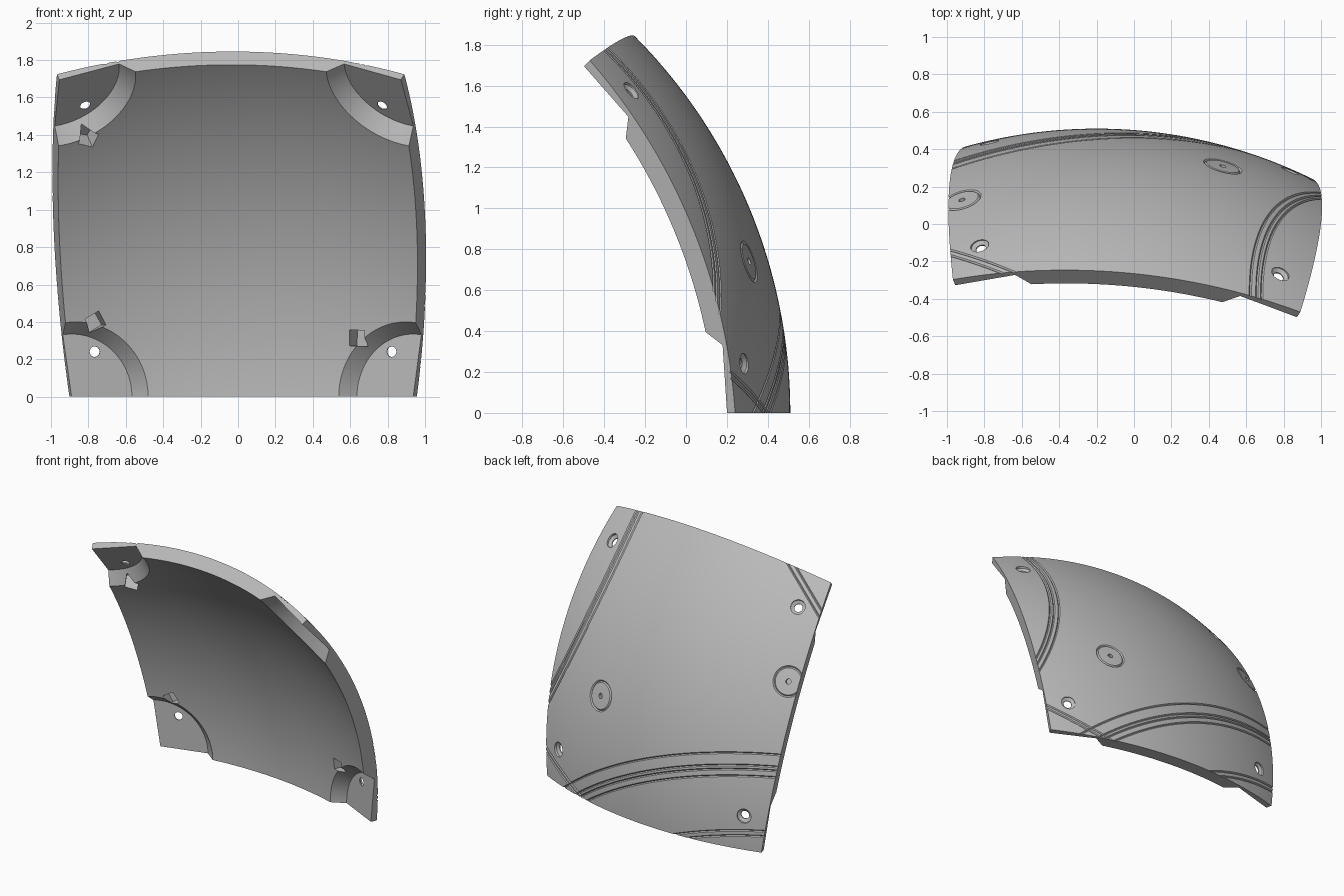
import bpy, bmesh, math
from mathutils import Vector, Matrix

if "Cube" in bpy.data.objects:
    bpy.data.objects.remove(bpy.data.objects["Cube"])

OUTER, INNER, FLOOR = 2.61, 2.51, 2.566     # shell radii and corner pocket floor
HALF = math.radians(22.5 * 0.932 / 0.932)   # half angle of the square panel
CENTER = Vector((-0.2, -2.1, 0))
FRAME = Matrix.Rotation(math.radians(-5.35), 3, 'Z') @ Matrix.Rotation(math.radians(22.5 - 90), 3, 'X')
# panel axes: u sideways, v upward, n outward
U = FRAME @ Vector((1, 0, 0))
N = FRAME @ Vector((0, 0, 1))
V = N.cross(U)
if V.z < 0:
    V = -V

grey = bpy.data.materials.new("plain grey")
grey.use_nodes = True
grey.diffuse_color = (0.5, 0.5, 0.5, 1)
grey.node_tree.nodes["Principled BSDF"].inputs["Base Color"].default_value = (0.5, 0.5, 0.5, 1)


def make_object(name, bm):
    bmesh.ops.recalc_face_normals(bm, faces=bm.faces)
    mesh = bpy.data.meshes.new(name)
    bm.to_mesh(mesh)
    bm.free()
    ob = bpy.data.objects.new(name, mesh)
    bpy.context.collection.objects.link(ob)
    mesh.materials.append(grey)
    return ob


def direction(a, b):
    return (U * math.tan(a) + V * math.tan(b) + N).normalized()


def build_panel(steps=64):
    """Square patch of a thick sphere, edges on planes through its centre."""
    bm = bmesh.new()
    ang = [HALF * (2 * i / steps - 1) for i in range(steps + 1)]
    skins = [[[bm.verts.new(CENTER + direction(a, b) * r) for b in ang] for a in ang]
             for r in (OUTER, INNER)]
    for g in skins:
        for i in range(steps):
            for j in range(steps):
                bm.faces.new((g[i][j], g[i + 1][j], g[i + 1][j + 1], g[i][j + 1]))
    out, inn = skins
    for k in range(steps):
        for e in (0, steps):
            bm.faces.new((out[k][e], out[k + 1][e], inn[k + 1][e], inn[k][e]))
            bm.faces.new((out[e][k], out[e][k + 1], inn[e][k + 1], inn[e][k]))
    return make_object("shell_panel", bm)


def lathe(name, origin, axis, profile, segs, closed=False, spin=None):
    """Revolve (radius, height) points about an axis; closed makes a ring."""
    axis = axis.normalized()
    x = (spin or axis.orthogonal()).copy()
    x = (x - axis * x.dot(axis)).normalized()
    y = axis.cross(x)
    bm = bmesh.new()
    rings = []
    for r, h in profile:
        rings.append([bm.verts.new(origin + axis * h + (x * math.cos(t) + y * math.sin(t)) * r)
                      for t in (math.tau * k / segs for k in range(segs))])
    for i in range(len(rings) if closed else len(rings) - 1):
        a, b = rings[i], rings[(i + 1) % len(rings)]
        for k in range(segs):
            m = (k + 1) % segs
            bm.faces.new((a[k], a[m], b[m], b[k]))
    if not closed:
        bm.faces.new(rings[0])
        bm.faces.new(rings[-1])
    ob = make_object(name, bm)
    ob.hide_render = True
    return ob


def groove(axis, theta, width=0.007, segs=240):
    """Ring cutter that scores a circle of angular radius theta on the outside."""
    t = math.radians(theta)
    r, h = OUTER * math.sin(t), OUTER * math.cos(t)
    prof = [(r + width * math.cos(q), h + width * math.sin(q))
            for q in (t0 * math.pi / 2 + math.pi / 2 - t for t0 in range(4))]
    return lathe("groove_cutter", CENTER, Vector(axis), prof, segs, closed=True)


cutters = []

# corner pockets with sloped walls, and countersunk screw holes
for sx in (-1, 1):
    for sy in (-1, 1):
        c = direction(sx * HALF, sy * HALF)

        def on_floor(du, dv):
            off = U * (-sx * du) + V * (-sy * dv)
            return off - N * (off.dot(c) / N.dot(c))

        cutters.append(lathe("pocket_cutter", CENTER, c, [(0.335, FLOOR), (0.48, 2.37)], 96))
        hole = CENTER + on_floor(0.12, 0.205)
        cutters.append(lathe("hole_cutter", hole, c,
                             [(0.028, 2.5), (0.028, 2.572), (0.05, 2.585), (0.05, 2.7)], 32))
        # small pointed notches in three of the pocket walls
        if (sx, sy) != (1, 1):
            off = on_floor(*((0.27, 0.25) if sx > 0 else (0.1, 0.355)))
            cutters.append(lathe("notch_cutter", CENTER + off, c,
                                 [(0.06, FLOOR - 0.004), (0.06, 2.35)], 4, spin=off))

# scored arcs on the outside
for axis, angles in (
        ((-0.27, 0.713, -0.645), (55.6, 53.8, 53.2, 52.2, 43.9, 43.1)),
        ((0.819, 0.401, 0.408), (36.7, 35.9, 35.3)),
        ((0.727, 0.766, -0.608), (90, 90.8)),
        ((0.422, -0.138, -1.047), (90, 90.6))):
    cutters += [groove(axis, a) for a in angles]

# two scored discs with centre dots
for d in (Vector((0.675, 2.41, 0.74)), Vector((-0.72, 2.23, 1.15))):
    cutters.append(groove(d, 2.15, 0.008, 64))
    cutters.append(lathe("dot_cutter", CENTER, d, [(0.018, OUTER - 0.02), (0.018, 2.7)], 24))

panel = build_panel()
for cut in cutters:
    mod = panel.modifiers.new("cut", 'BOOLEAN')
    mod.operation = 'DIFFERENCE'
    mod.solver = 'EXACT'
    mod.object = cut

# bake the cuts and drop the helpers
bpy.context.view_layer.update()
result = bpy.data.meshes.new_from_object(panel.evaluated_get(bpy.context.evaluated_depsgraph_get()))
panel.modifiers.clear()
panel.data = result
for cut in cutters:
    bpy.data.objects.remove(cut)
result.materials.clear()
result.materials.append(grey)
for p in result.polygons:
    p.material_index = 0

bpy.ops.object.select_all(action='DESELECT')
panel.select_set(True)
bpy.context.view_layer.objects.active = panel
bpy.ops.object.shade_smooth_by_angle(angle=math.radians(25))
